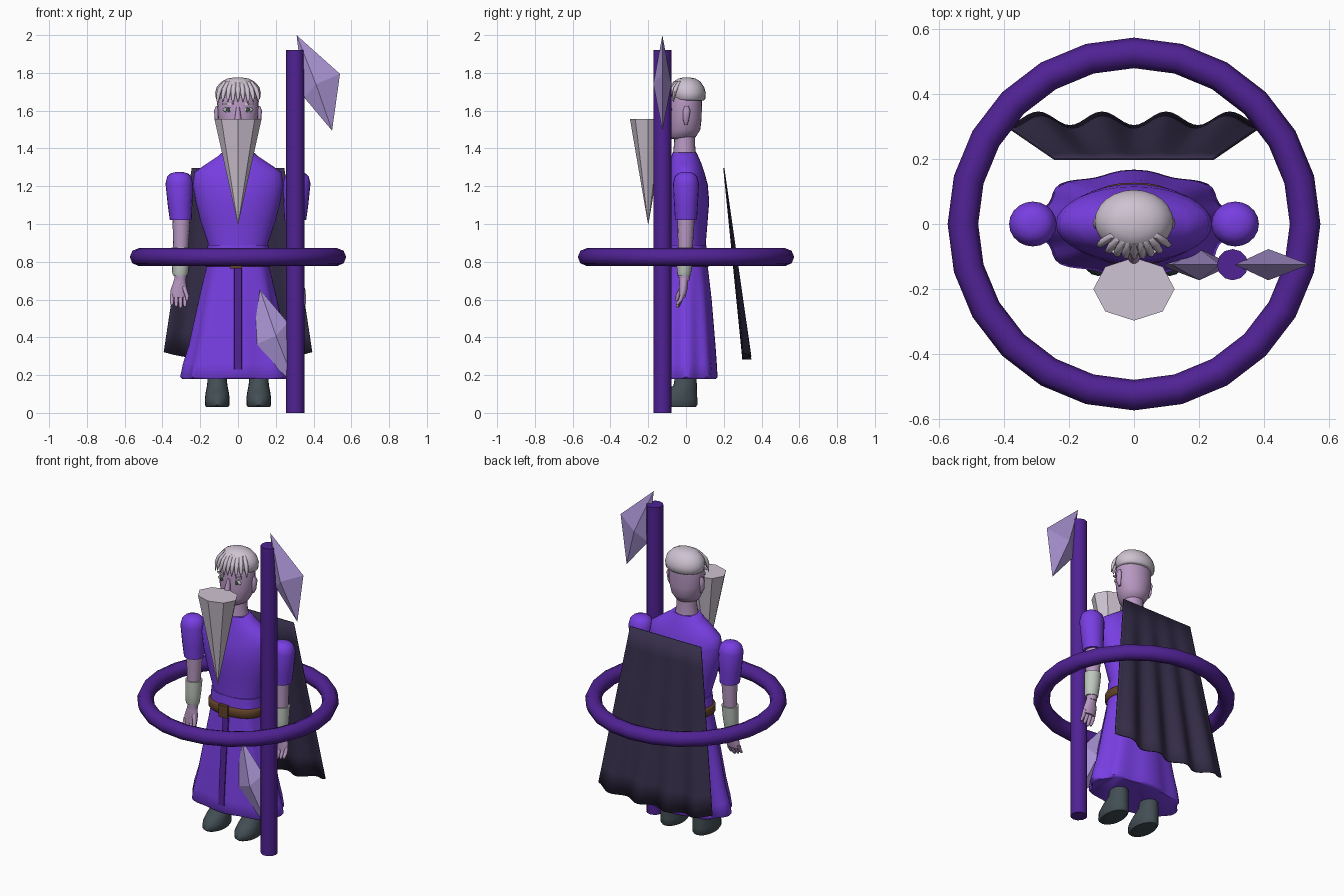
import bpy, bmesh, math
from mathutils import Matrix


def material(name, r, g, b):
    m = bpy.data.materials.new(name)
    lin = [(c / 255 / 12.92 if c < 11 else ((c / 255 + 0.055) / 1.055) ** 2.4) for c in (r, g, b)]
    m.diffuse_color = (*lin, 1)
    return m


ROBE = material("robe violet", 120, 62, 226)
DARK = material("dark purple", 80, 34, 148)
BLADE = material("blade lavender", 172, 150, 214)
HAIR = material("pale hair", 206, 195, 210)
SKIN = material("skin mauve", 184, 152, 194)
CAPE = material("cape dark", 54, 46, 74)
BOOT = material("boot slate", 66, 78, 84)
BRACER = material("bracer grey", 190, 198, 190)
BELT = material("belt brown", 98, 66, 40)


def finish(name, verts, faces, mat, angle=50):
    me = bpy.data.meshes.new(name)
    me.from_pydata(verts, [], faces)
    bm = bmesh.new()
    bm.from_mesh(me)
    bmesh.ops.recalc_face_normals(bm, faces=bm.faces)
    bm.to_mesh(me)
    bm.free()
    me.materials.append(mat)
    ob = bpy.data.objects.new(name, me)
    bpy.context.collection.objects.link(ob)
    if angle:
        bpy.ops.object.select_all(action='DESELECT')
        ob.select_set(True)
        bpy.context.view_layer.objects.active = ob
        bpy.ops.object.shade_smooth_by_angle(angle=math.radians(angle))
    return ob


def loft(name, rings, mat, n=20, p=2.0, lobes=0, angle=50):
    """Capped skin through level rings (z, cx, cy, rx, ry[, lobe depth])."""
    verts, faces = [], []
    for z, cx, cy, rx, ry, *depth in rings:
        for i in range(n):
            a = 2 * math.pi * i / n
            c, s = math.cos(a), math.sin(a)
            k = 1 + (depth[0] if depth else 0) * math.cos(lobes * a)
            verts.append((cx + k * rx * math.copysign(abs(c) ** (2 / p), c),
                          cy + k * ry * math.copysign(abs(s) ** (2 / p), s), z))
    for r in range(len(rings) - 1):
        for i in range(n):
            j = (i + 1) % n
            faces.append((r * n + i, r * n + j, r * n + n + j, r * n + n + i))
    faces += [tuple(range(n)), tuple(range(len(verts) - n, len(verts)))]
    return finish(name, verts, faces, mat, angle)


# Floating ring and staff
bpy.ops.mesh.primitive_torus_add(major_radius=0.526, minor_radius=0.047, major_segments=24,
                                 minor_segments=8, location=(0, 0, 0.825))
ring = bpy.context.object
ring.name = "floating_ring"
ring.data.materials.append(DARK)
bpy.ops.object.shade_smooth_by_angle(angle=math.radians(50))
loft("staff", [(0, 0.303, -0.125, 0.048, 0.048), (1.92, 0.303, -0.125, 0.048, 0.048)], DARK, 12)

# Two crystal blades, the lower one turned half a circle
outline = [(0.31, 2.0), (0.54, 1.795), (0.498, 1.494), (0.35, 1.67)]
for name, turn in (("upper_blade", False), ("lower_blade", True)):
    pts = [(x, -0.125, z) for x, z in outline] + [(0.413, -0.173, 1.74), (0.413, -0.077, 1.74)]
    if turn:
        pts = [(0.614 - x, y, 2.148 - z) for x, y, z in pts]
    finish(name, pts, [(i, (i + 1) % 4, k) for i in range(4) for k in (4, 5)], BLADE, 0)

# Robe: torso, pleated skirt, front sash
loft("torso", [(0.80, 0, 0, 0.155, 0.105), (0.90, 0, 0, 0.16, 0.105), (1.02, 0, 0, 0.2, 0.115),
               (1.12, 0, 0, 0.225, 0.123), (1.21, 0, 0, 0.24, 0.115), (1.275, 0, 0, 0.23, 0.097),
               (1.32, 0, -0.003, 0.165, 0.085), (1.36, 0, -0.006, 0.105, 0.07),
               (1.378, 0, -0.008, 0.085, 0.064)], ROBE, 32)
loft("skirt", [(0.18, 0, 0, 0.285, 0.152, 0.04), (0.19, 0, 0, 0.293, 0.16, 0.045),
               (0.26, 0, 0, 0.279, 0.156, 0.045), (0.36, 0, 0, 0.25, 0.15, 0.04),
               (0.6, 0, 0, 0.202, 0.132, 0.03), (0.76, 0, 0, 0.168, 0.116, 0.01),
               (0.89, 0, 0, 0.162, 0.107, 0)], ROBE, 64, 2.3, 8)
loft("front_sash", [(0.23, 0, -0.163, 0.02, 0.006), (0.36, 0, -0.156, 0.02, 0.006),
                    (0.6, 0, -0.136, 0.02, 0.006), (0.78, 0, -0.117, 0.02, 0.006)], DARK, 16, 8)

# Belt with buckle
loft("belt", [(0.775, 0, 0, 0.17, 0.12), (0.783, 0, 0, 0.177, 0.127),
              (0.822, 0, 0, 0.177, 0.127), (0.83, 0, 0, 0.17, 0.12)], BELT, 32, 2.3)
loft("buckle", [(0.765, -0.01, -0.127, 0.032, 0.01), (0.84, -0.01, -0.127, 0.032, 0.01)], BELT, 16, 8)

# Neck, head and face
loft("neck", [(1.36, 0, -0.008, 0.07, 0.062), (1.42, 0, -0.008, 0.06, 0.056),
              (1.5, 0, -0.005, 0.058, 0.055)], SKIN)
loft("head", [(1.45, 0, -0.035, 0.04, 0.045), (1.462, 0, -0.02, 0.068, 0.072),
              (1.5, 0, -0.01, 0.09, 0.086), (1.56, 0, -0.007, 0.106, 0.09),
              (1.64, 0, -0.005, 0.109, 0.089), (1.70, 0, 0, 0.1, 0.085),
              (1.74, 0, 0, 0.07, 0.06)], SKIN, 24)
loft("nose", [(1.545, 0, -0.1, 0.008, 0.008), (1.555, 0, -0.103, 0.018, 0.02),
              (1.62, 0, -0.09, 0.009, 0.012)], SKIN, 10)
for s in (-1, 1):
    loft("ear", [(1.525, s * 0.106, 0, 0.006, 0.008), (1.55, s * 0.112, 0, 0.011, 0.015),
                 (1.6, s * 0.114, 0.003, 0.013, 0.02), (1.625, s * 0.11, 0.003, 0.007, 0.01)], SKIN, 12)
    for part, w, h, y, mat in (("eye", 0.028, 0.013, -0.082, BRACER),
                               ("iris", 0.011, 0.011, -0.086, BOOT)):
        rows = [(1.605 + h * math.sin(t * math.pi / 8), s * 0.052, y,
                 w * math.cos(t * math.pi / 8) + 0.001, 0.008) for t in range(-4, 5)]
        loft(part, rows, mat, 12)
    loft("eyebrow", [(1.63, s * 0.052, -0.083, 0.034, 0.006), (1.64, s * 0.055, -0.083, 0.03, 0.006)], HAIR, 12)

# Hair cap, fringe strands and beard
loft("hair_cap", [(1.655, 0, 0.012, 0.108, 0.082), (1.662, 0, 0.012, 0.117, 0.09),
                  (1.695, 0, 0.008, 0.121, 0.097), (1.725, 0, 0.006, 0.113, 0.09),
                  (1.755, 0, 0.005, 0.087, 0.07), (1.77, 0, 0.005, 0.055, 0.045),
                  (1.776, 0, 0.005, 0.02, 0.017)], HAIR, 24)
for i in range(9):
    x = (i - 4) * 0.026
    out = -0.1 * math.sqrt(1 - (x / 0.135) ** 2)
    low = 1.645 - 0.014 * (i % 3 == 0)
    loft("fringe_strand", [(low, x * 1.05, out - 0.004, 0.002, 0.002), (1.685, x, out, 0.011, 0.009),
                           (1.72, x * 0.9, out * 0.85, 0.013, 0.012),
                           (1.757, x * 0.65, out * 0.55, 0.009, 0.009)], HAIR, 8)
loft("beard", [(0.998, 0, -0.2, 0.001, 0.001), (1.557, 0, -0.2, 0.125, 0.097)], HAIR, 8, angle=0)

# Arms, hands and boots on both sides
for s in (-1, 1):
    loft("sleeve", [(1.022, s * 0.303, 0, 0.058, 0.058), (1.1, s * 0.307, 0, 0.065, 0.063),
                    (1.215, s * 0.311, 0, 0.073, 0.069), (1.25, s * 0.311, 0, 0.064, 0.06),
                    (1.268, s * 0.311, 0, 0.046, 0.042), (1.275, s * 0.311, 0, 0.02, 0.02)], ROBE)
    loft("forearm", [(0.7, s * 0.305, -0.01, 0.03, 0.028), (0.85, s * 0.303, -0.004, 0.039, 0.038),
                     (1.03, s * 0.3, 0, 0.047, 0.046)], SKIN, 16)
    loft("bracer", [(0.728, s * 0.306, -0.01, 0.038, 0.034), (0.74, s * 0.306, -0.01, 0.042, 0.037),
                    (0.8, s * 0.304, -0.007, 0.046, 0.044), (0.875, s * 0.303, -0.003, 0.05, 0.047)], BRACER, 16)
    loft("palm", [(0.61, s * 0.315, -0.02, 0.042, 0.017), (0.65, s * 0.313, -0.015, 0.044, 0.022),
                  (0.69, s * 0.309, -0.012, 0.034, 0.024), (0.73, s * 0.306, -0.01, 0.026, 0.024)], SKIN, 14)
    for f in range(4):
        x = s * (0.281 + f * 0.023)
        low = 0.555 + 0.008 * abs(f - 1)
        loft("finger", [(low, x, -0.047, 0.006, 0.006), (low + 0.012, x, -0.042, 0.01, 0.011),
                        (0.595, x, -0.03, 0.011, 0.012), (0.63, x, -0.018, 0.011, 0.012)], SKIN, 8)
    loft("thumb", [(0.595, s * 0.27, -0.05, 0.006, 0.006), (0.62, s * 0.27, -0.043, 0.011, 0.012),
                   (0.67, s * 0.288, -0.02, 0.013, 0.014)], SKIN, 8)
    loft("boot", [(0.03, s * 0.11, -0.048, 0.058, 0.098), (0.042, s * 0.11, -0.05, 0.065, 0.11),
                  (0.075, s * 0.11, -0.048, 0.066, 0.108), (0.11, s * 0.11, -0.03, 0.061, 0.088),
                  (0.145, s * 0.11, -0.004, 0.054, 0.062), (0.25, s * 0.11, 0, 0.045, 0.05)], BOOT)

# Rippled cape hanging behind
U, V = 48, 8
verts, faces = [], []
for j in range(V + 1):
    v = j / V
    for i in range(U + 1):
        u = 2 * i / U - 1
        verts.append((u * (0.245 + 0.148 * v), 0.2 + 0.122 * v - 0.021 * v * math.cos(4 * math.pi * u),
                      1.297 - v * (1.015 - 0.04 * abs(u) ** 3)))
for j in range(V):
    for i in range(U):
        a = j * (U + 1) + i
        faces.append((a, a + 1, a + U + 2, a + U + 1))
cape = finish("cape", verts, faces, CAPE)
thick = cape.modifiers.new("thickness", 'SOLIDIFY')
thick.thickness = 0.006
thick.offset = 0
